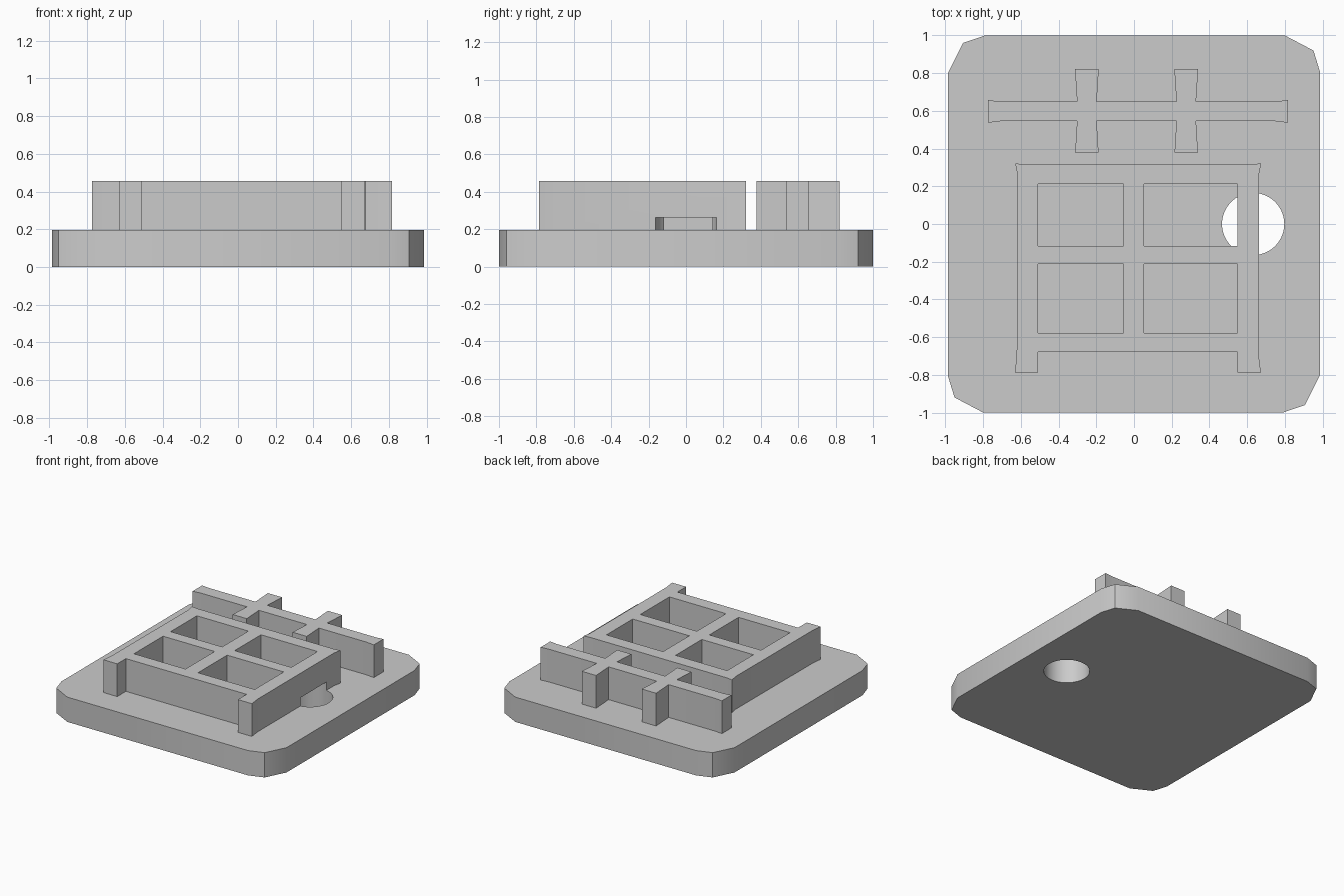
import bpy
import bmesh
import math

cube = bpy.data.objects.get("Cube")
if cube:
    bpy.data.objects.remove(cube, do_unlink=True)

BASE_TOP, RELIEF_TOP, NOTCH_TOP = 0.197, 0.457, 0.263

# Single grey material
grey = bpy.data.materials.new("plain grey")
grey.use_nodes = True
colour = (0.6, 0.6, 0.6, 1)
grey.diffuse_color = colour
grey.node_tree.nodes["Principled BSDF"].inputs["Base Color"].default_value = colour


def prism(name, outline, bottom, top):
    """Extrude a flat outline between two heights."""
    bm = bmesh.new()
    face = bm.faces.new([bm.verts.new((x, y, bottom)) for x, y in outline])
    side = bmesh.ops.extrude_face_region(bm, geom=[face])["geom"]
    verts = [g for g in side if isinstance(g, bmesh.types.BMVert)]
    bmesh.ops.translate(bm, verts=verts, vec=(0, 0, top - bottom))
    bmesh.ops.recalc_face_normals(bm, faces=bm.faces)
    mesh = bpy.data.meshes.new(name)
    bm.to_mesh(mesh)
    bm.free()
    mesh.materials.append(grey)
    obj = bpy.data.objects.new(name, mesh)
    bpy.context.collection.objects.link(obj)
    return obj


def activate(obj):
    bpy.ops.object.select_all(action='DESELECT')
    obj.select_set(True)
    bpy.context.view_layer.objects.active = obj


def cut(obj, cutters):
    activate(obj)
    for cutter in cutters:
        mod = obj.modifiers.new("cut", 'BOOLEAN')
        mod.operation, mod.solver, mod.object = 'DIFFERENCE', 'EXACT', cutter
        bpy.ops.object.modifier_apply(modifier=mod.name)


# Base plate: one half of the outline, repeated by a half turn
half = [(0.79, -1), (0.907, -0.96), (0.987, -0.8),
        (0.987, 0.805), (0.952, 0.92), (0.8, 1)]
plate = prism("base_plate", half + [(-x, -y) for x, y in half], 0, BASE_TOP)

# Window frame with two short feet and slightly flared corners
frame = prism("window_frame", [
    (-0.63, 0.322), (-0.58, 0.315), (0.62, 0.315), (0.675, 0.322),
    (0.662, 0.26), (0.662, -0.7), (0.673, -0.787), (0.55, -0.787),
    (0.55, -0.678), (-0.51, -0.678), (-0.51, -0.787), (-0.632, -0.787),
    (-0.622, -0.7), (-0.618, 0.26)], BASE_TOP, RELIEF_TOP)

# Rail with two crossing posts, all ends slightly flared
upper, lower = [], []
for x in (-0.25, 0.277):
    upper += [(x - 0.052, 0.65), (x - 0.063, 0.822),
              (x + 0.063, 0.822), (x + 0.052, 0.65)]
    lower += [(x - 0.052, 0.545), (x - 0.062, 0.378),
              (x + 0.062, 0.378), (x + 0.052, 0.545)]
rail = prism("crossed_rail",
             [(-0.775, 0.537), (-0.775, 0.657), (-0.71, 0.65)] + upper
             + [(0.75, 0.65), (0.817, 0.657), (0.817, 0.537), (0.75, 0.545)]
             + lower[::-1] + [(-0.71, 0.545)], BASE_TOP, RELIEF_TOP)

# Openings of the frame
windows = []
for x0, x1 in ((-0.51, -0.057), (0.053, 0.55)):
    for y0, y1 in ((-0.577, -0.212), (-0.117, 0.212)):
        windows.append(prism("window_cutter",
                             [(x0, y0), (x1, y0), (x1, y1), (x0, y1)], 0.1, 0.6))

# Round hanging hole, rising a little way into the frame
steps = 64
circle = [(0.632 + 0.165 * math.cos(math.tau * i / steps),
           0.165 * math.sin(math.tau * i / steps)) for i in range(steps)]
hole = prism("hole_cutter", circle, -0.1, NOTCH_TOP)

cut(plate, [hole])
cut(frame, windows + [hole])
for cutter in windows + [hole]:
    bpy.data.objects.remove(cutter, do_unlink=True)

for obj in (plate, frame, rail):
    activate(obj)
    bpy.ops.object.shade_smooth_by_angle(angle=math.radians(30))
